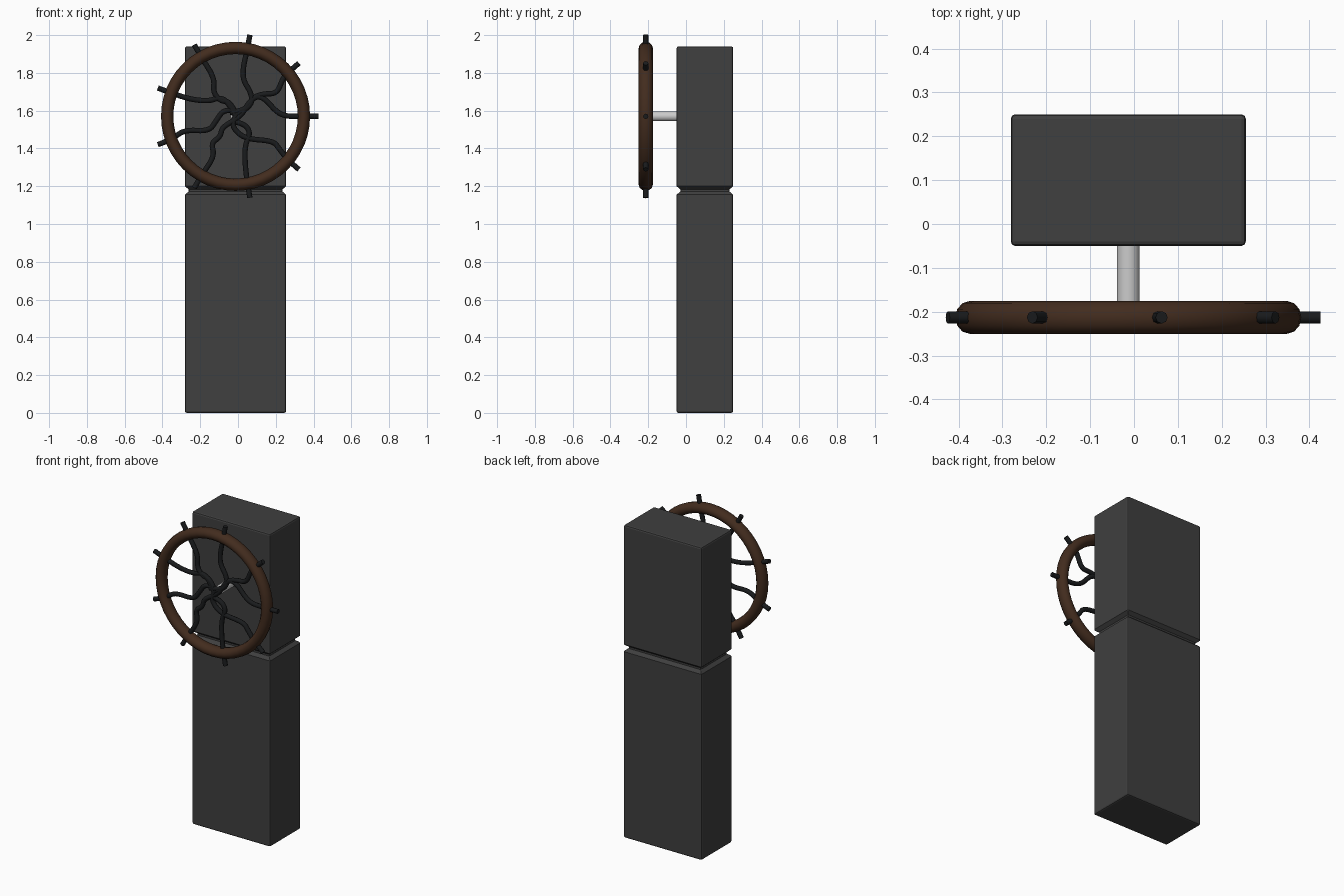
import bpy, bmesh, math
from mathutils import Vector

if "Cube" in bpy.data.objects:
    bpy.data.objects.remove(bpy.data.objects["Cube"])

HUB = Vector((-0.013, -0.213, 1.57))


def colour(obj, name, rgb):
    mat = bpy.data.materials.get(name) or bpy.data.materials.new(name)
    mat.diffuse_color = (*rgb, 1)
    mat.use_nodes = True
    mat.node_tree.nodes["Principled BSDF"].inputs["Base Color"].default_value = mat.diffuse_color
    obj.data.materials.append(mat)


def smooth(obj, angle=35):
    bpy.ops.object.select_all(action='DESELECT')
    obj.select_set(True)
    bpy.context.view_layer.objects.active = obj
    bpy.ops.object.shade_smooth_by_angle(angle=math.radians(angle))


# Pedestal: stacked rectangles, pinched into a groove between the two blocks
rings = [(0, 0), (1.155, 0), (1.172, 0.02), (1.183, 0.02), (1.2, 0), (1.94, 0)]
bm = bmesh.new()
loops = []
for z, inset in rings:
    x, y = 0.268 - inset, 0.15 - inset
    loops.append([bm.verts.new((HUB.x + sx * x, 0.1 + sy * y, z))
                  for sx, sy in ((-1, -1), (1, -1), (1, 1), (-1, 1))])
for a, b in zip(loops, loops[1:]):
    for i in range(4):
        j = (i + 1) % 4
        bm.faces.new((a[i], a[j], b[j], b[i]))
bm.faces.new(loops[0][::-1])
bm.faces.new(loops[-1])
mesh = bpy.data.meshes.new("pedestal")
bm.to_mesh(mesh)
bm.free()
pedestal = bpy.data.objects.new("pedestal", mesh)
bpy.context.collection.objects.link(pedestal)
bevel = pedestal.modifiers.new("soft_edges", 'BEVEL')
bevel.width = 0.01
bevel.segments = 2
bevel.limit_method = 'ANGLE'
bevel.angle_limit = math.radians(70)
bevel.use_clamp_overlap = False
colour(pedestal, "dark_grey", (0.05, 0.05, 0.05))

# Axle
bpy.ops.mesh.primitive_cylinder_add(vertices=32, radius=0.026, depth=0.18,
                                    location=(HUB.x, -0.12, HUB.z),
                                    rotation=(math.pi / 2, 0, 0))
axle = bpy.context.object
axle.name = "axle"
smooth(axle)

# Wooden rim
bpy.ops.mesh.primitive_torus_add(location=HUB, rotation=(math.pi / 2, 0, 0),
                                 major_radius=0.362, minor_radius=0.0325,
                                 major_segments=48, minor_segments=12)
rim = bpy.context.object
rim.name = "wheel_rim"
rim.scale.z = 1.15
smooth(rim)
colour(rim, "wood", (0.055, 0.025, 0.013))

# Wavy spokes: inner path of each, in hundredths from the hub, 40 degrees apart
paths = [
    [(26, 0), (21, 3), (16, 9), (11, 11), (6, 6), (3, 0), (-4, -4)],
    [(25, 20), (22, 12), (15, 12), (9, 10), (7, 4), (0, 1)],
    [(4, 26), (4, 19), (8, 13), (9, 7), (4, 3), (-3, 2)],
    [(-11, 20), (-12, 13), (-8, 8), (-3, 8), (0, 2)],
    [(-24, 9), (-14, 8), (-9, 10), (-4, 8), (0, 0)],
    [(-27, -7), (-14, -8), (-10, -2), (-6, 4), (0, 3)],
    [(-11, -21), (-13, -14), (-8, -11), (-7, -5), (0, -2)],
    [(5, -25), (5, -15), (8, -9), (5, -4), (0, -3)],
    [(23, -17), (20, -13), (6, -12), (0, -8), (-2, -3), (1, 2)],
]
curve = bpy.data.curves.new("spokes", 'CURVE')
curve.dimensions = '3D'
curve.bevel_depth = 0.014
curve.bevel_resolution = 2
curve.use_fill_caps = True
for k, path in enumerate(paths):
    a = math.radians(40 * k)
    pts = [(r * math.cos(a), r * math.sin(a)) for r in (0.438, 0.36)]
    pts += [(x / 100, z / 100) for x, z in path]
    spline = curve.splines.new('NURBS')
    spline.points.add(len(pts) - 1)
    for p, (x, z) in zip(spline.points, pts):
        p.co = (x, 0, z, 1)
    spline.order_u = 3
    spline.use_endpoint_u = True
    spline.resolution_u = 6
spokes = bpy.data.objects.new("spokes", curve)
spokes.location = HUB
bpy.context.collection.objects.link(spokes)
bpy.ops.object.select_all(action='DESELECT')
spokes.select_set(True)
bpy.context.view_layer.objects.active = spokes
bpy.ops.object.convert(target='MESH')
spokes = bpy.context.object
smooth(spokes, 50)
colour(spokes, "black_iron", (0.01, 0.011, 0.012))
